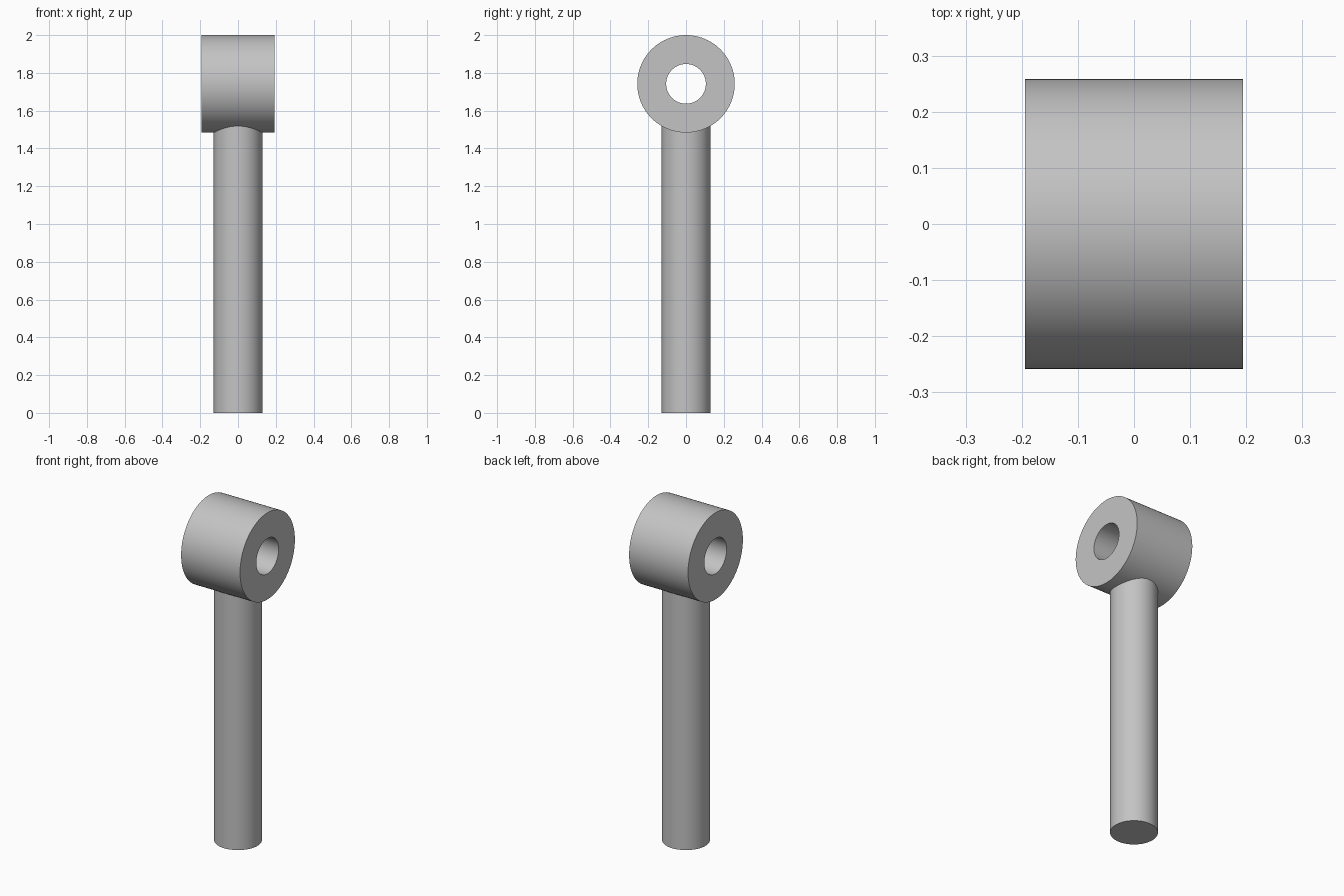
import bpy
import bmesh
from math import pi, radians
from mathutils import Matrix, Vector

SEGMENTS = 96
EYE_HEIGHT = 1.742
EYE_RADIUS = 0.258
BORE_RADIUS = 0.105
EYE_HALF_WIDTH = 0.194
ROD_RADIUS = 0.129
ROD_TOP = 1.58  # ends hidden inside the eye wall

cube = bpy.data.objects.get("Cube")
if cube:
    bpy.data.objects.remove(cube, do_unlink=True)

steel = bpy.data.materials.new("plain grey steel")
steel.use_nodes = True
grey = (0.55, 0.55, 0.55, 1)
steel.diffuse_color = grey
steel.node_tree.nodes["Principled BSDF"].inputs["Base Color"].default_value = grey


def finish(name, bm):
    """Turn a bmesh into a shaded object with sharp rims."""
    bmesh.ops.recalc_face_normals(bm, faces=bm.faces)
    mesh = bpy.data.meshes.new(name)
    bm.to_mesh(mesh)
    bm.free()
    mesh.materials.append(steel)
    obj = bpy.data.objects.new(name, mesh)
    bpy.context.collection.objects.link(obj)
    bpy.ops.object.select_all(action="DESELECT")
    obj.select_set(True)
    bpy.context.view_layer.objects.active = obj
    bpy.ops.object.shade_smooth_by_angle(angle=radians(30))
    return obj


# Eye: rectangular section spun about the x axis, leaving an open bore
bm = bmesh.new()
w = EYE_HALF_WIDTH
section = [(-w, BORE_RADIUS), (w, BORE_RADIUS), (w, EYE_RADIUS), (-w, EYE_RADIUS)]
verts = [bm.verts.new((x, 0, EYE_HEIGHT + r)) for x, r in section]
edges = [bm.edges.new((verts[i], verts[(i + 1) % 4])) for i in range(4)]
bmesh.ops.spin(bm, geom=verts + edges, cent=Vector((0, 0, EYE_HEIGHT)),
               axis=Vector((1, 0, 0)), angle=2 * pi, steps=SEGMENTS)
bmesh.ops.remove_doubles(bm, verts=bm.verts, dist=0.0001)
finish("eye_ring", bm)

# Rod: straight shank running up into the eye
bm = bmesh.new()
bmesh.ops.create_cone(bm, cap_ends=True, segments=SEGMENTS, radius1=ROD_RADIUS,
                      radius2=ROD_RADIUS, depth=ROD_TOP,
                      matrix=Matrix.Translation((0, 0, ROD_TOP / 2)))
finish("rod", bm)
